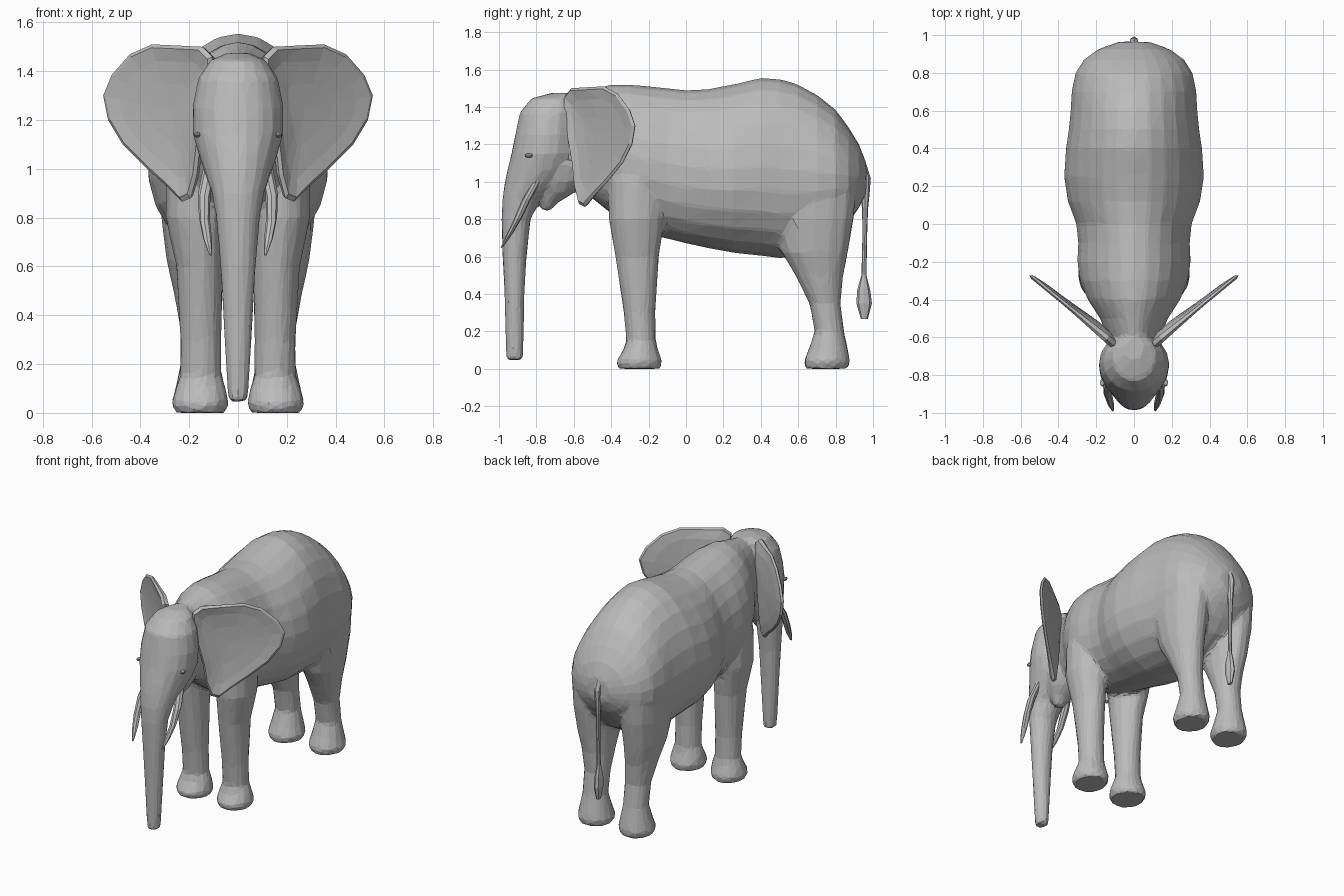
import bpy, bmesh, math
from mathutils import Vector

if "Cube" in bpy.data.objects:
    bpy.data.objects.remove(bpy.data.objects["Cube"])

hide = bpy.data.materials.new("grey hide")
hide.diffuse_color = (0.5, 0.5, 0.5, 1)
hide.use_nodes = True
hide.node_tree.nodes["Principled BSDF"].inputs["Base Color"].default_value = hide.diffuse_color


def finish(name, bm):
    bmesh.ops.recalc_face_normals(bm, faces=bm.faces)
    me = bpy.data.meshes.new(name)
    bm.to_mesh(me)
    bm.free()
    me.materials.append(hide)
    ob = bpy.data.objects.new(name, me)
    bpy.context.collection.objects.link(ob)
    return ob


def skin(bm, rings):
    """Bridge rings of points and cap both ends."""
    rows = [[bm.verts.new(p) for p in r] for r in rings]
    n = len(rows[0])
    for a, b in zip(rows, rows[1:]):
        for i in range(n):
            j = (i + 1) % n
            bm.faces.new((a[i], a[j], b[j], b[i]))
    bm.faces.new(rows[0])
    bm.faces.new(rows[-1])


def upright(name, rows, n=14):
    """Loft up z: rows of (z, y front, y back, x centre, half width)."""
    bm = bmesh.new()
    ts = [2 * math.pi * i / n for i in range(n)]
    skin(bm, [[(xc + hw * math.cos(t), (yf + yb) / 2 + (yb - yf) / 2 * math.sin(t), z)
               for t in ts] for z, yf, yb, xc, hw in rows])
    return finish(name, bm)


def lengthwise(name, rows, egg, n=24):
    """Loft along y: rows of (y, z top, z bottom, half width), fuller low down."""
    bm = bmesh.new()
    ts = [2 * math.pi * i / n for i in range(n)]
    skin(bm, [[(hw * math.cos(t) * (1 - egg * math.sin(t)), y,
                (zt + zb) / 2 + (zt - zb) / 2 * math.sin(t)) for t in ts]
              for y, zt, zb, hw in rows])
    return finish(name, bm)


# Barrel of the body with the neck
parts = [lengthwise("body", [
    (-.72, 1.455, 1.02, .10), (-.62, 1.47, .96, .13), (-.5, 1.495, .91, .18),
    (-.4, 1.52, .83, .245), (-.3, 1.52, .76, .285), (-.2, 1.51, .72, .30),
    (-.1, 1.50, .695, .295), (0, 1.49, .67, .305), (.12, 1.495, .645, .35),
    (.25, 1.52, .62, .37), (.4, 1.555, .605, .36), (.5, 1.55, .59, .345),
    (.6, 1.52, .60, .335), (.7, 1.465, .64, .33), (.8, 1.385, .70, .31),
    (.87, 1.29, .78, .265), (.925, 1.2, .86, .19), (.965, 1.1, .94, .08)], .1)]

# Head running down into the trunk
parts.append(upright("head_and_trunk", [
    (1.475, -.72, -.6, 0, .05), (1.445, -.83, -.58, 0, .115), (1.37, -.89, -.57, 0, .165),
    (1.25, -.915, -.57, 0, .187), (1.15, -.935, -.57, 0, .187), (1.06, -.957, -.6, 0, .163),
    (.98, -.973, -.68, 0, .135), (.9, -.983, -.78, 0, .108), (.8, -.987, -.83, 0, .09),
    (.6, -.981, -.852, 0, .073), (.4, -.971, -.862, 0, .062), (.2, -.966, -.867, 0, .051),
    (.045, -.963, -.87, 0, .04)], 18))

# Lower jaw
parts.append(upright("jaw", [
    (1.1, -.86, -.52, 0, .15), (1.0, -.83, -.54, 0, .125), (.94, -.8, -.6, 0, .095),
    (.89, -.785, -.68, 0, .06), (.845, -.77, -.725, 0, .03)]))

# Four legs
front = [(0, -.365, -.135, .155, .105), (.04, -.375, -.125, .155, .118),
         (.1, -.337, -.148, .153, .105), (.15, -.32, -.16, .152, .086),
         (.3, -.334, -.163, .152, .085), (.6, -.38, -.143, .157, .097),
         (.8, -.415, -.112, .175, .122), (1.0, -.42, -.1, .165, .13), (1.2, -.38, -.12, .15, .11)]
rear = [(0, .638, .867, .155, .103), (.04, .628, .88, .155, .118), (.1, .653, .868, .155, .103),
        (.2, .687, .846, .155, .082), (.35, .658, .828, .155, .083), (.5, .582, .843, .165, .1),
        (.62, .51, .868, .175, .117), (.8, .46, .9, .18, .135), (1.0, .45, .92, .17, .15),
        (1.2, .5, .87, .15, .14)]
for s in (-1, 1):
    for name, rows in (("front_leg", front), ("rear_leg", rear)):
        parts.append(upright(name, [(z, a, b, s * x, w) for z, a, b, x, w in rows]))

# Fuse into one skin, soften the joins, then reduce to facets
bpy.ops.object.select_all(action='DESELECT')
for ob in parts:
    ob.select_set(True)
body = parts[0]
bpy.context.view_layer.objects.active = body
bpy.ops.object.join()


def modify(kind, **settings):
    m = body.modifiers.new(kind.lower(), kind)
    for k, v in settings.items():
        setattr(m, k, v)
    bpy.ops.object.modifier_apply(modifier=m.name)


modify('REMESH', mode='VOXEL', voxel_size=.014)
modify('SMOOTH', factor=.5, iterations=6)
tris = sum(len(p.vertices) - 2 for p in body.data.polygons)
modify('DECIMATE', ratio=min(1, 4200 / tris))
body.data.materials.clear()
body.data.materials.append(hide)
for p in body.data.polygons:
    p.use_smooth = False
    p.material_index = 0
low = min(v.co.z for v in body.data.vertices)
for v in body.data.vertices:
    if v.co.z < .1 and v.co.y > -.6:
        v.co.z += -low * (1 - v.co.z / .1)

# Ears: outline in x, z on a slanted plane, dished in front
outline = [(.10, 1.46), (.14, 1.5), (.24, 1.505), (.35, 1.51), (.44, 1.47), (.515, 1.385),
           (.55, 1.30), (.53, 1.2), (.47, 1.1), (.37, 1.0), (.29, .93), (.225, .865),
           (.19, .88), (.165, .97), (.15, 1.1), (.12, 1.25), (.10, 1.38)]
cx, cz = .28, 1.24
for s, side in ((-1, "left"), (1, "right")):
    def ear_ring(k, off):
        ring = []
        for x, z in outline:
            x, z = cx + (x - cx) * k, cz + (z - cz) * k
            root = max(0, (.34 - x) / .24)          # thicker towards the head
            d = off * (1 + 1.2 * root)
            ring.append(Vector((s * (x + .63 * d), -.27 - (.55 - x) * .82 - .77 * d, z)))
        return ring
    bm = bmesh.new()
    skin(bm, [ear_ring(k, o) for k, o in
              ((.04, -.004), (.4, -.002), (.75, .004), (.95, .012), (1, .004), (.97, -.008),
               (.75, -.018), (.4, -.024), (.04, -.026))])
    bmesh.ops.triangulate(bm, faces=bm.faces)
    finish(side + "_ear", bm)

    # Tusk: tapering swept rings
    path = [((.118, -.80, 1.0), .03), ((.138, -.855, .9), .03), ((.138, -.90, .8), .026),
            ((.125, -.945, .715), .021), ((.112, -.985, .648), .007)]
    bm = bmesh.new()
    skin(bm, [[(s * (x + .85 * r * math.cos(t)), y + r * math.sin(t), z + .5 * r * math.sin(t))
               for t in [math.pi * i / 4 for i in range(8)]] for (x, y, z), r in path])
    finish(side + "_tusk", bm)

    # Eye
    bm = bmesh.new()
    bmesh.ops.create_uvsphere(bm, u_segments=8, v_segments=5, radius=.017)
    for v in bm.verts:
        v.co = Vector((v.co.x * .8 + s * .167, v.co.y * 1.3 - .84, v.co.z * .7 + 1.14))
    finish(side + "_eye", bm)

# Tail with tuft
upright("tail", [
    (1.09, .90, .965, 0, .03), (1.02, .91, .988, 0, .028), (.94, .93, .982, 0, .02),
    (.85, .942, .973, 0, .015), (.7, .943, .968, 0, .012), (.5, .938, .965, 0, .013),
    (.42, .915, .985, 0, .022), (.35, .911, .994, 0, .024), (.265, .935, .972, 0, .012)], 8)
